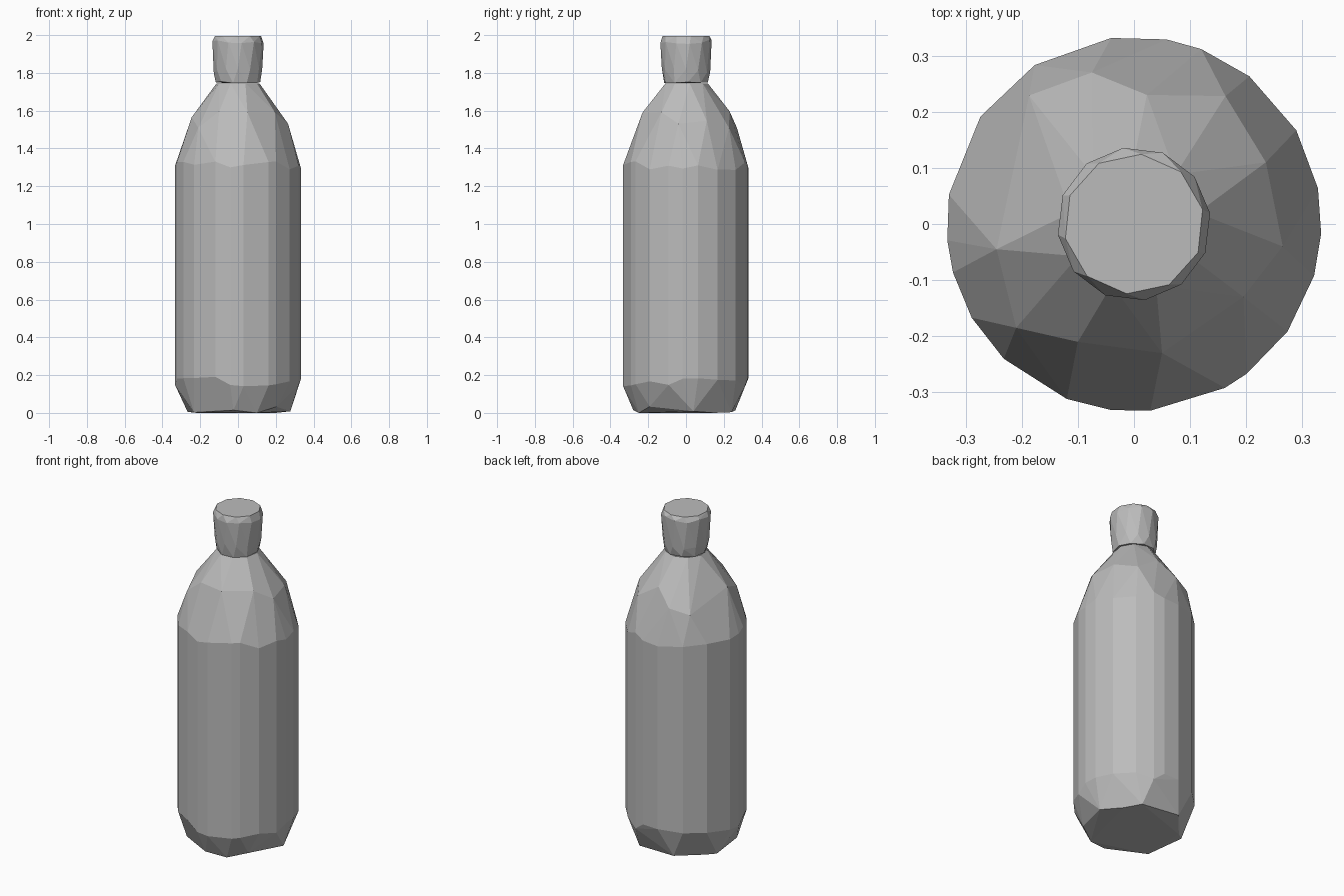
import bpy, bmesh, math, random
from math import cos, sin, radians
from mathutils import Vector

random.seed(4)
cube = bpy.data.objects.get("Cube")
if cube:
    bpy.data.objects.remove(cube, do_unlink=True)

grey = bpy.data.materials.new("plain grey")
grey.use_nodes = True
grey.diffuse_color = (0.5, 0.5, 0.5, 1)
grey.node_tree.nodes["Principled BSDF"].inputs["Base Color"].default_value = (0.5, 0.5, 0.5, 1)


def ring(angles, radius, z, wobble=0.0):
    """Points around the axis, with uneven heights."""
    return [Vector((radius * cos(radians(a)), radius * sin(radians(a)),
                    z + random.uniform(-wobble, wobble))) for a in angles]


def even(count, start=0):
    return [start + 360 * i / count for i in range(count)]


def faceted_hull(name, points):
    """Flat-faced convex solid around the points."""
    bm = bmesh.new()
    for p in points:
        bm.verts.new(p)
    result = bmesh.ops.convex_hull(bm, input=bm.verts[:])
    loose = {g for g in result["geom_interior"] + result["geom_unused"]
             if isinstance(g, bmesh.types.BMVert)}
    bmesh.ops.delete(bm, geom=list(loose), context='VERTS')
    bmesh.ops.dissolve_limit(bm, angle_limit=radians(4), verts=bm.verts[:], edges=bm.edges[:])
    bmesh.ops.recalc_face_normals(bm, faces=bm.faces[:])
    mesh = bpy.data.meshes.new(name)
    bm.to_mesh(mesh)
    bm.free()
    mesh.materials.append(grey)
    obj = bpy.data.objects.new(name, mesh)
    bpy.context.collection.objects.link(obj)
    return obj


# Bottle body: uneven side ring, faceted shoulder and a seven-sided base
side = [11, -3, -16, -35, -53, -61, -85, -97, -111, -134, -150,
        -165, -175, 171, 145, 122, 97, 80, 69, 52, 30]
shoulder = [(-.245, -.045), (-.187, .229), (-.075, .27), (.023, .23), (.163, .228),
            (.235, .11), (.265, -.04), (.195, -.13), (.05, -.23), (-.1, -.21), (-.21, -.185)]
body = ring(even(7, 8), 0.28, 0.018, 0.018)
body += ring(side, 0.334, 0.165, 0.03) + ring(side, 0.334, 1.31, 0.025)
for x, y in shoulder:
    body.append(Vector((x, y, 1.6 - 1.83 * (math.hypot(x, y) - 0.23))))
body += ring(even(9, 10), 0.115, 1.745)
body.append(Vector((0.1, -0.25, 0)))
body.append(Vector((-0.22, 0.12, 0)))
body.append(Vector((0.2, 0.15, 0)))
faceted_hull("bottle_body", body)

# Cap: slightly flared, with a small bevel on top
cap = ring(even(10, 5), 0.118, 1.75, 0.005)
cap += ring(even(12), 0.128, 1.81, 0.015)
cap += ring(even(12, 8), 0.137, 1.965, 0.012)
cap += ring(even(10, 12), 0.125, 1.995)
cap.append(Vector((0.03, 0.02, 2.0)))
faceted_hull("bottle_cap", cap)
